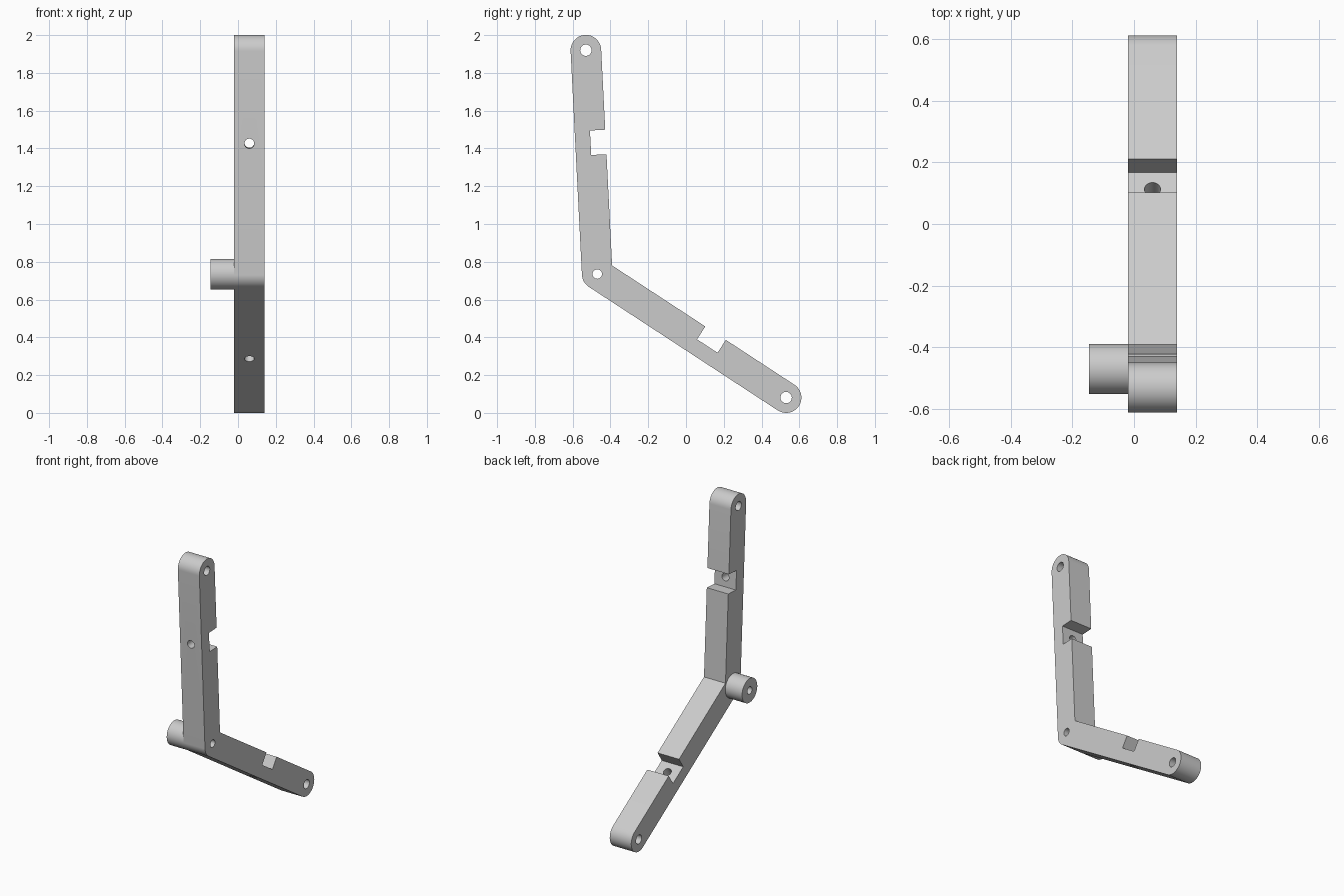
import bpy, bmesh, math
from mathutils import Vector, Matrix

cube = bpy.data.objects.get("Cube")
if cube:
    bpy.data.objects.remove(cube, do_unlink=True)

# Joint centres in the (y, z) plane
PIVOT = Vector((-0.47, 0.735))
TOP = Vector((-0.53, 1.92))
FOOT = Vector((0.53, 0.081))
R = 0.081                    # half the arm thickness
X0, X1 = -0.02, 0.14         # arm width
BOSS_END = -0.145
NOTCH_AT, NOTCH_HALF = 0.696, 0.065
MID = (X0 + X1) / 2

grey = bpy.data.materials.new("Plain grey")
grey.use_nodes = True
colour = (0.6, 0.6, 0.6, 1)
grey.diffuse_color = colour
grey.node_tree.nodes["Principled BSDF"].inputs["Base Color"].default_value = colour


def add_object(name, bm):
    bmesh.ops.recalc_face_normals(bm, faces=bm.faces[:])
    mesh = bpy.data.meshes.new(name)
    bm.to_mesh(mesh)
    bm.free()
    mesh.materials.append(grey)
    obj = bpy.data.objects.new(name, mesh)
    bpy.context.collection.objects.link(obj)
    return obj


def cylinder(name, start, end, radius, segments=48):
    bm = bmesh.new()
    axis = end - start
    turn = axis.to_track_quat('Z', 'Y').to_matrix().to_4x4()
    bmesh.ops.create_cone(bm, cap_ends=True, segments=segments, radius1=radius,
                          radius2=radius, depth=axis.length,
                          matrix=Matrix.Translation((start + end) / 2) @ turn)
    return add_object(name, bm)


def cross_cylinder(name, centre, x_start, x_end, radius):
    return cylinder(name, Vector((x_start, *centre)), Vector((x_end, *centre)), radius)


def select_only(obj):
    bpy.ops.object.select_all(action='DESELECT')
    obj.select_set(True)
    bpy.context.view_layer.objects.active = obj


def cut(target, cutter):
    cutter.hide_render = True
    select_only(target)
    mod = target.modifiers.new("Cut", 'BOOLEAN')
    mod.operation = 'DIFFERENCE'
    mod.solver = 'EXACT'
    mod.object = cutter
    bpy.ops.object.modifier_apply(modifier=mod.name)


def discard(cutter):
    bpy.data.objects.remove(cutter, do_unlink=True)


def arc(centre, start, end, steps=24):
    return [centre + R * Vector((math.cos(a), math.sin(a)))
            for a in (start + (end - start) * i / steps for i in range(steps + 1))]


# Side profile: rounded ends, rounded heel, sharp inner corner, two notches
up = (TOP - PIVOT).normalized()
down = (FOOT - PIVOT).normalized()
up_in = Vector((up.y, -up.x))          # upper arm's inner side
down_in = Vector((-down.y, down.x))    # lower arm's inner side
a_up = math.atan2(up_in.y, up_in.x)
a_down = math.atan2(down_in.y, down_in.x)
bisector = (up + down).normalized()
inner_corner = PIVOT + bisector * (R / bisector.dot(up_in))


def notch(direction, inward):
    near = PIVOT + direction * (NOTCH_AT - NOTCH_HALF)
    far = PIVOT + direction * (NOTCH_AT + NOTCH_HALF)
    return [near + inward * R, near, far, far + inward * R]


profile = arc(TOP, a_up, a_up + math.pi)
profile += arc(PIVOT, a_up + math.pi, a_down + math.pi)
profile += arc(FOOT, a_down - math.pi, a_down)
profile += notch(down, down_in)[::-1]
profile += [inner_corner]
profile += notch(up, up_in)

bm = bmesh.new()
face = bm.faces.new([bm.verts.new((X0, p.x, p.y)) for p in profile])
sides = bmesh.ops.extrude_face_region(bm, geom=[face])
bmesh.ops.translate(bm, vec=(X1 - X0, 0, 0),
                    verts=[v for v in sides["geom"] if isinstance(v, bmesh.types.BMVert)])
bracket = add_object("bent_arm", bm)

# Round boss on the right side of the bend
boss = cross_cylinder("pivot_boss", PIVOT, BOSS_END, X0, R)

# Holes through the two ends and the pivot
for centre, radius in ((TOP, 0.03), (FOOT, 0.03), (PIVOT, 0.025)):
    drill = cross_cylinder("drill", centre, BOSS_END - 0.1, X1 + 0.1, radius)
    cut(bracket, drill)
    if centre is PIVOT:
        cut(boss, drill)
    discard(drill)

# Screw holes through the notch floors
for direction, inward in ((up, up_in), (down, down_in)):
    middle = PIVOT + direction * NOTCH_AT
    a, b = middle - inward * 0.15, middle + inward * 0.15
    drill = cylinder("drill", Vector((MID, *a)), Vector((MID, *b)), 0.026)
    cut(bracket, drill)
    discard(drill)

for obj in (bracket, boss):
    select_only(obj)
    bpy.ops.object.shade_smooth_by_angle(angle=math.radians(25))
